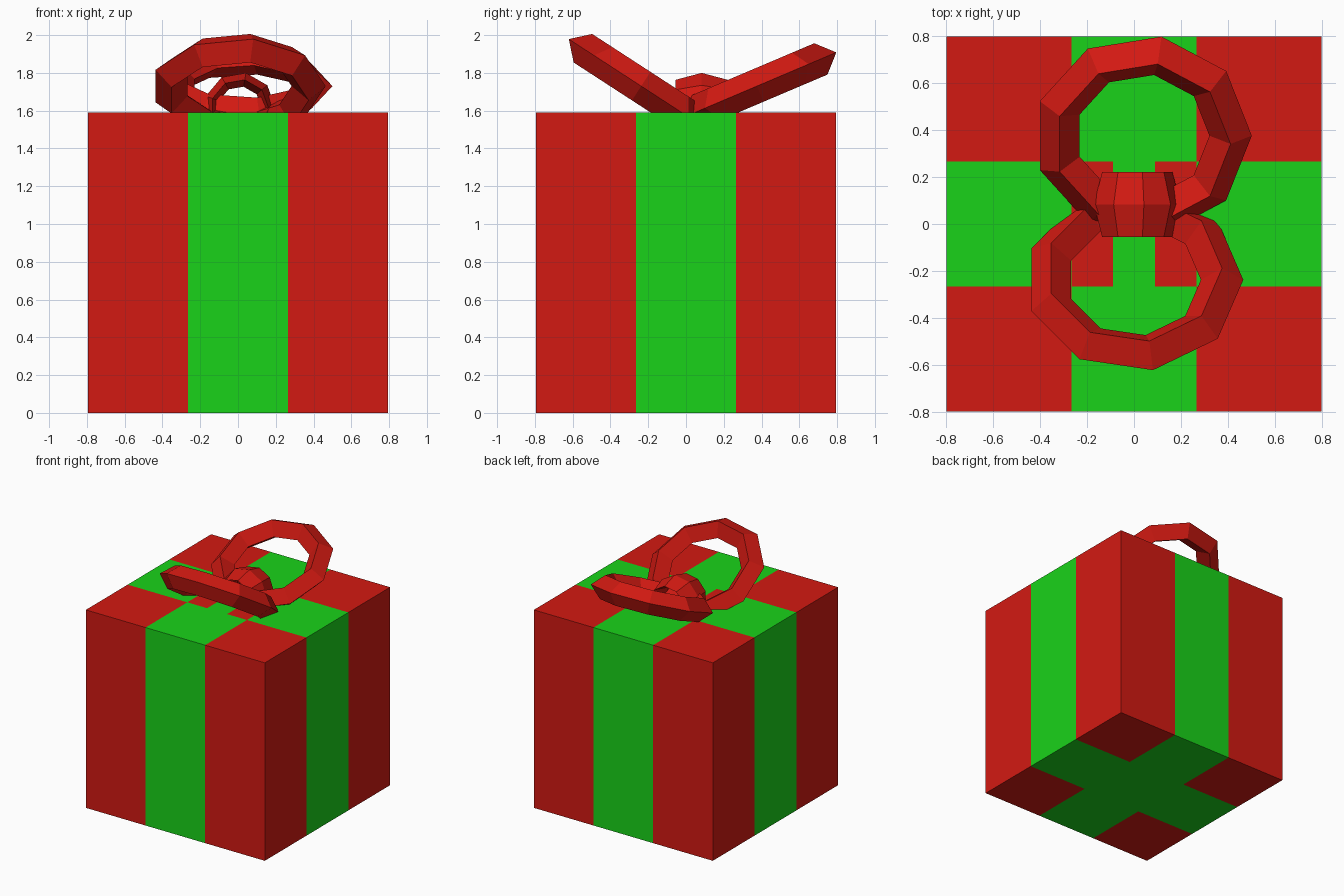
import bpy, bmesh
from math import radians
from mathutils import Matrix

if "Cube" in bpy.data.objects:
    bpy.data.objects.remove(bpy.data.objects["Cube"])


def make_material(name, color):
    m = bpy.data.materials.new(name)
    m.diffuse_color = color
    m.use_nodes = True
    m.node_tree.nodes["Principled BSDF"].inputs["Base Color"].default_value = m.diffuse_color
    return m


red = make_material("red", (0.65, 0.01, 0.006, 1))
green = make_material("green", (0.01, 0.65, 0.01, 1))

H = 0.795          # half width of the box
BAND = H / 3       # half width of the ribbon band
SLOT = BAND / 3    # half width of the green strip under the knot

# Gift box: cube sliced along the ribbon edges, painted by face position
bm = bmesh.new()
bmesh.ops.create_cube(bm, size=2 * H, matrix=Matrix.Translation((0, 0, H)))


def slice_at(axis, pos, geom):
    co = [0, 0, 0]
    no = [0, 0, 0]
    co[axis], no[axis] = pos, 1
    bmesh.ops.bisect_plane(bm, geom=geom, plane_co=co, plane_no=no)


for axis in (0, 1):
    for pos in (-BAND, BAND):
        slice_at(axis, pos, bm.verts[:] + bm.edges[:] + bm.faces[:])
for pos in (-SLOT, SLOT):
    slice_at(0, pos, bm.verts[:] + bm.edges[:] + bm.faces[:])

for f in bm.faces:
    c = f.calc_center_median()
    ribbon = abs(c.x) < BAND or abs(c.y) < BAND
    # Red patches either side of the strip beneath the knot
    patch = (c.z > 2 * H - 0.01 and abs(c.y) < BAND
             and SLOT < abs(c.x) < BAND)
    f.material_index = 1 if ribbon and not patch else 0

mesh = bpy.data.meshes.new("gift_box")
bm.to_mesh(mesh)
bm.free()
mesh.materials.append(red)
mesh.materials.append(green)
bpy.context.collection.objects.link(bpy.data.objects.new("gift_box", mesh))


# Bow: one nine-sided ring with a diamond section, reused three times
def ring(name, loc, tilt, scale=(1, 1, 1)):
    bpy.ops.mesh.primitive_torus_add(
        major_segments=9, minor_segments=4, major_radius=0.374,
        minor_radius=0.09, location=loc, rotation=(radians(tilt), 0, 0))
    ob = bpy.context.object
    ob.name = name
    ob.scale = scale
    ob.data.materials.append(red)
    return ob


ring("bow_loop_back", (0.036, 0.375, 1.73), 23)
ring("bow_loop_front", (0.0, -0.237, 1.73), -33)
ring("bow_knot", (0.009, 0.083, 1.612), 90, (0.411, 0.411, 1.53))
